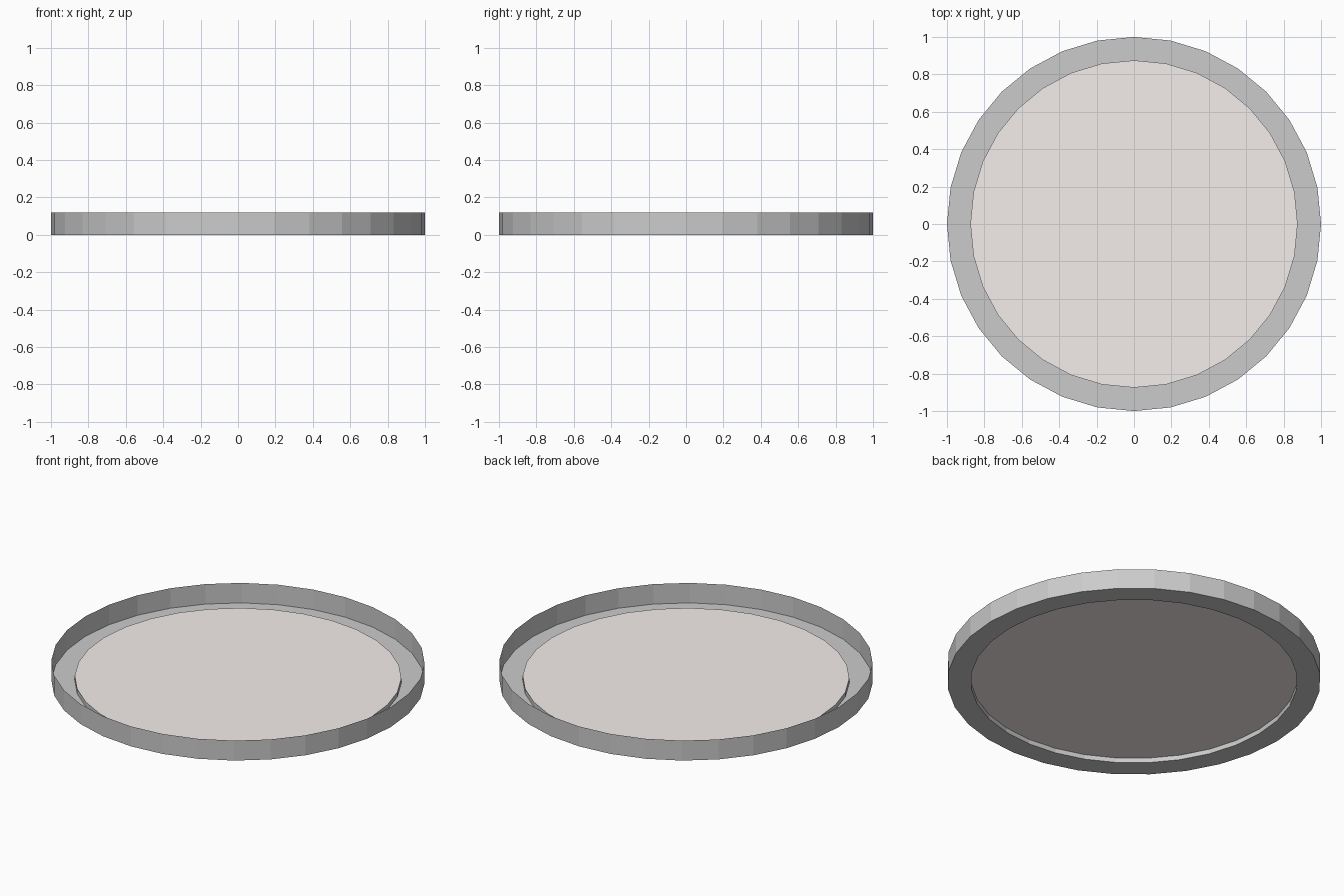
import bpy, bmesh
from math import sin, cos, pi

if "Cube" in bpy.data.objects:
    bpy.data.objects.remove(bpy.data.objects["Cube"])

SIDES = 32
R_OUT, R_IN = 1.0, 0.875
HEIGHT, STEP = 0.118, 0.028


def finish(bm, name, color=None):
    mesh = bpy.data.meshes.new(name)
    bm.to_mesh(mesh)
    bm.free()
    obj = bpy.data.objects.new(name, mesh)
    bpy.context.collection.objects.link(obj)
    if color:
        mat = bpy.data.materials.new(name + "_color")
        mat.diffuse_color = color
        mat.use_nodes = True
        mat.node_tree.nodes["Principled BSDF"].inputs["Base Color"].default_value = mat.diffuse_color
        mesh.materials.append(mat)
    return obj


def ring(bm, r, z):
    return [bm.verts.new((r * cos(2 * pi * i / SIDES), r * sin(2 * pi * i / SIDES), z))
            for i in range(SIDES)]


# Thin-sheet rim: outer wall, flat flange, small step up to the panel
bm = bmesh.new()
profile = [(R_OUT, HEIGHT), (R_OUT, 0), (R_IN, 0), (R_IN, STEP)]
loops = [ring(bm, r, z) for r, z in profile]
for a, b in zip(loops, loops[1:]):
    for i in range(SIDES):
        j = (i + 1) % SIDES
        bm.faces.new((a[i], b[i], b[j], a[j]))
finish(bm, "tray_rim")

# Raised centre panel
bm = bmesh.new()
bm.faces.new(ring(bm, R_IN, STEP))
finish(bm, "centre_panel", (0.91, 0.86, 0.84, 1))
